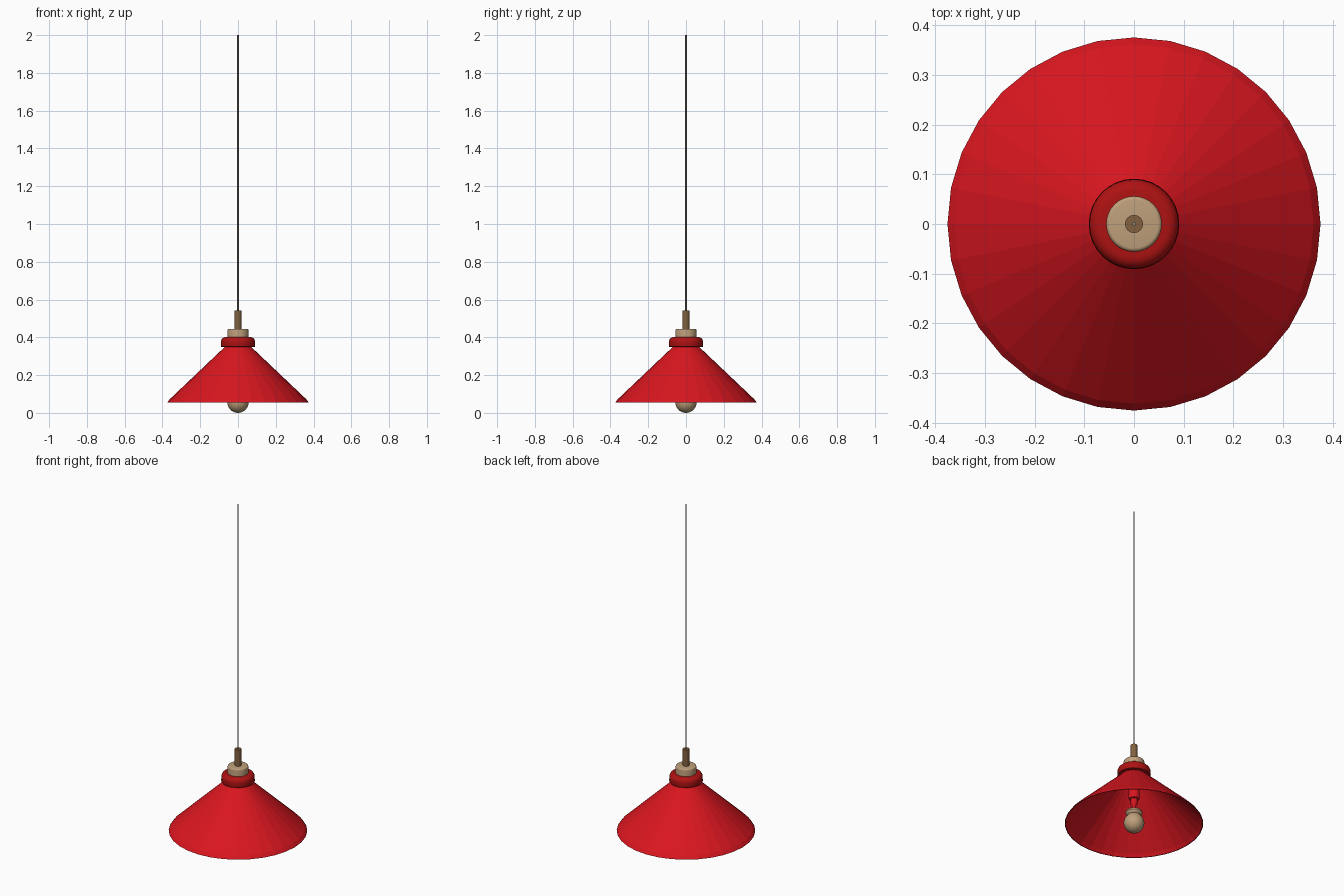
import bpy, bmesh, math

if "Cube" in bpy.data.objects:
    bpy.data.objects.remove(bpy.data.objects["Cube"])

def material(name, rgb):
    m = bpy.data.materials.new(name)
    m.diffuse_color = (*rgb, 1)
    m.use_nodes = True
    m.node_tree.nodes["Principled BSDF"].inputs["Base Color"].default_value = m.diffuse_color
    return m

RED = material("red_enamel", (0.70, 0.008, 0.014))
DARK_RED = material("dark_red", (0.42, 0.006, 0.006))
TAN = material("pale_wood", (0.52, 0.35, 0.20))
BROWN = material("brown", (0.23, 0.12, 0.05))
CORD = material("cord_tan", (0.30, 0.24, 0.17))

def lathe(name, profile, mat, sides=32, smooth=True, closed=False):
    """Revolve (radius, z) points around the z axis."""
    bm = bmesh.new()
    verts = [bm.verts.new((r, 0, z)) for r, z in profile]
    pairs = list(zip(verts, verts[1:]))
    if closed:
        pairs.append((verts[-1], verts[0]))
    edges = [bm.edges.new(p) for p in pairs]
    bmesh.ops.spin(bm, geom=verts + edges, cent=(0, 0, 0), axis=(0, 0, 1),
                   angle=math.tau, steps=sides, use_merge=False)
    bmesh.ops.remove_doubles(bm, verts=bm.verts, dist=1e-5)
    bmesh.ops.recalc_face_normals(bm, faces=bm.faces)
    me = bpy.data.meshes.new(name)
    bm.to_mesh(me)
    bm.free()
    me.materials.append(mat)
    ob = bpy.data.objects.new(name, me)
    bpy.context.collection.objects.link(ob)
    if smooth:
        bpy.ops.object.select_all(action='DESELECT')
        bpy.context.view_layer.objects.active = ob
        ob.select_set(True)
        bpy.ops.object.shade_smooth_by_angle(angle=math.radians(35))
    return ob

def arc(r, z, rad, a0, a1, n=6):
    """Points on an arc centred at (r, z), angles in degrees."""
    return [(r + rad * math.cos(math.radians(a0 + (a1 - a0) * i / n)),
             z + rad * math.sin(math.radians(a0 + (a1 - a0) * i / n)))
            for i in range(n + 1)]

# Faceted conical shade: thin shell with a small lip
lathe("shade", [(0.067, 0.352), (0.361, 0.073), (0.375, 0.054),
                (0.371, 0.054), (0.357, 0.071), (0.063, 0.350)],
      RED, smooth=False, closed=True)

# Rounded collar on top of the shade
lathe("collar", [(0, 0.349), (0.086, 0.349)] + arc(0.087, 0.353, 0.004, -90, 0, 2)
      + arc(0.066, 0.377, 0.024, 0, 90) + [(0, 0.401)], DARK_RED)

# Wooden cap
lathe("wood_cap", [(0, 0.395), (0.056, 0.395)] + arc(0.048, 0.437, 0.008, 0, 90, 4)
      + [(0, 0.445)], TAN)

# Stem and hanging cord
lathe("stem", [(0, 0.44), (0.018, 0.44), (0.018, 0.542), (0, 0.542)], BROWN, 24)
lathe("cord", [(0, 0.53), (0.004, 0.53), (0.004, 2.0), (0, 2.0)], CORD, 12)

# Socket under the collar, stepping down to a thin neck
lathe("socket", [(0, 0.352), (0.031, 0.352), (0.031, 0.215), (0.028, 0.205),
                 (0.019, 0.203), (0.018, 0.175), (0.011, 0.165),
                 (0.011, 0.12), (0, 0.12)], RED, 24)

# Bulb: round globe with a smaller flared crown
lathe("bulb", arc(0, 0.056, 0.056, -90, 48, 14)
      + [(0.036, 0.103), (0.043, 0.108), (0.047, 0.117), (0.045, 0.127),
         (0.036, 0.134), (0.02, 0.138), (0, 0.139)], TAN)
